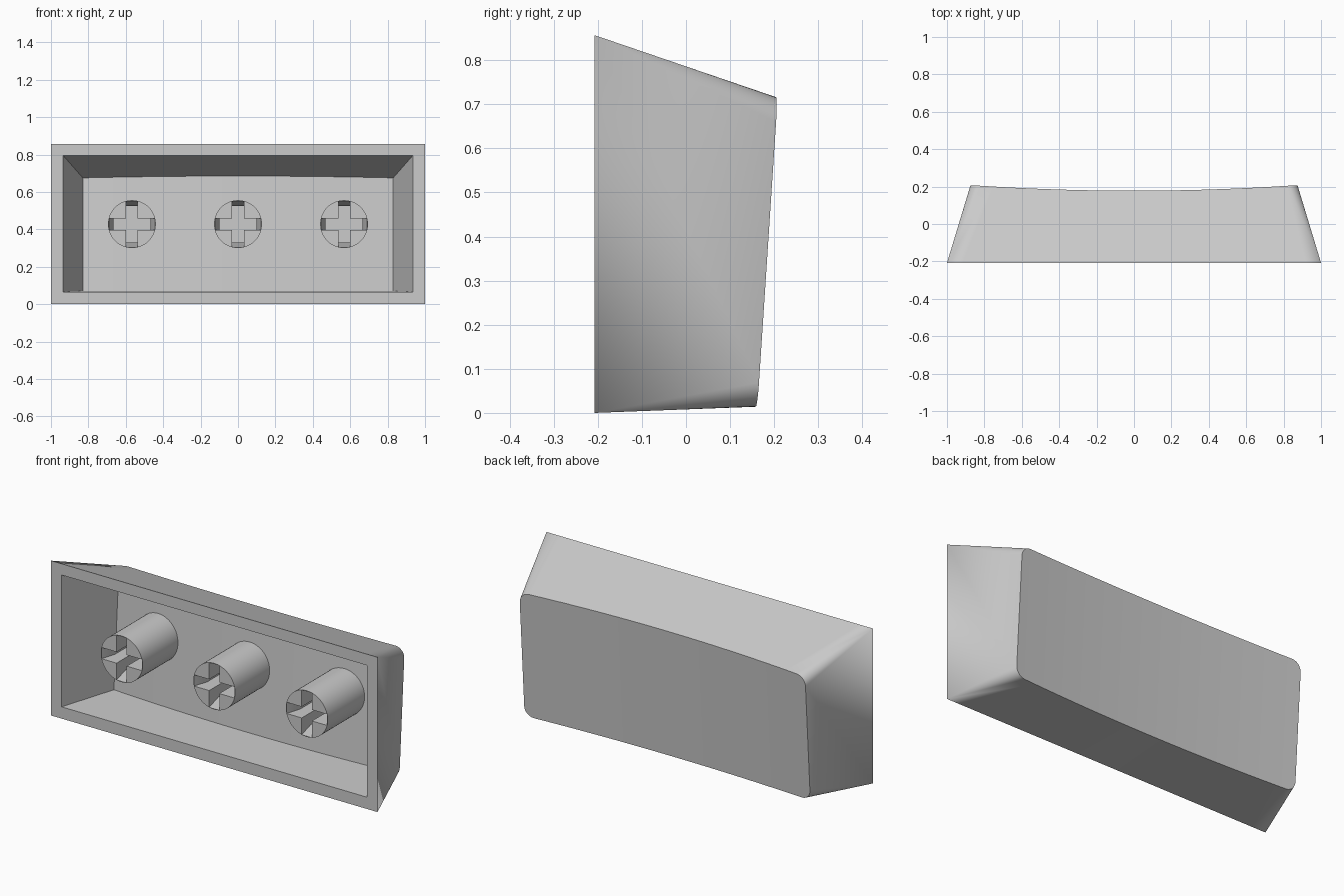
import bpy, bmesh, math
from mathutils import Matrix, Vector

if "Cube" in bpy.data.objects:
    bpy.data.objects.remove(bpy.data.objects["Cube"])

grey = bpy.data.materials.new("light_grey_plastic")
grey.use_nodes = True
colour = (0.6, 0.6, 0.6, 1)
grey.diffuse_color = colour
grey.node_tree.nodes["Principled BSDF"].inputs["Base Color"].default_value = colour

FRONT = -0.208      # plane of the open side
DISH = 0.03         # depth of the hollow across the back
ARC, SPAN = 8, 24   # corner and straight divisions


def make_object(name, bm):
    bmesh.ops.recalc_face_normals(bm, faces=bm.faces[:])
    mesh = bpy.data.meshes.new(name)
    bm.to_mesh(mesh)
    bm.free()
    mesh.materials.append(grey)
    obj = bpy.data.objects.new(name, mesh)
    bpy.context.collection.objects.link(obj)
    return obj


def smooth(obj):
    bpy.ops.object.select_all(action='DESELECT')
    obj.select_set(True)
    bpy.context.view_layer.objects.active = obj
    bpy.ops.object.shade_smooth_by_angle(angle=math.radians(30))


def section(half, low, high, radius, y_low, y_high, dish, slope):
    """Rounded rectangle as a loop: upper edge left to right, lower edge back."""
    arc = [math.pi / 2 * i / ARC for i in range(ARC + 1)]
    left = [(-half + radius * (1 - math.cos(t)), radius * (1 - math.sin(t))) for t in arc]
    flat = half - radius
    middle = [(flat * (2 * i / SPAN - 1), 0) for i in range(1, SPAN)]
    columns = left + middle + [(-x, inset) for x, inset in reversed(left)]
    upper, lower = [], []
    for x, inset in columns:
        drop = dish * (1 - (x / half) ** 2)
        for row, z, lift in ((upper, high - inset, slope * drop), (lower, low + inset, 0)):
            y = y_low + (y_high - y_low) * (z - low) / (high - low) - drop
            row.append(Vector((x, y, z + lift)))
    return upper + lower[::-1]


# Shell: inner floor, inner rim, outer rim and dished back joined as one skin
bm = bmesh.new()
loops = [
    section(0.83, 0.07, 0.675, 0, 0.10, 0.14, DISH, 0.33),
    section(0.935, 0.065, 0.795, 0, FRONT, FRONT, 0, 0),
    section(1.0, 0, 0.857, 0, FRONT, FRONT, 0, 0),
    section(0.875, 0.014, 0.715, 0.055, 0.162, 0.208, DISH, 0.33),
]
rings = [[bm.verts.new(p) for p in loop] for loop in loops]
count = len(rings[0])
for a, b in zip(rings, rings[1:]):
    for i in range(count):
        j = (i + 1) % count
        bm.faces.new((a[i], a[j], b[j], b[i]))
for ring in (rings[0], rings[-1]):
    for i in range(count // 2 - 1):
        bm.faces.new((ring[i], ring[i + 1], ring[-2 - i], ring[-1 - i]))
bmesh.ops.remove_doubles(bm, verts=bm.verts[:], dist=0.0001)
smooth(make_object("cap_shell", bm))


def slot_cutter(turn):
    """Slot with tapered ends, turned about the stem axis."""
    bm = bmesh.new()
    rows = []
    for half, depth in ((0.124, -0.02), (0.124, 0), (0.098, 0.08), (0.098, 0.24)):
        rows.append([bm.verts.new((sx * half, FRONT + depth, sz * 0.031))
                     for sx, sz in ((-1, -1), (1, -1), (1, 1), (-1, 1))])
    for a, b in zip(rows, rows[1:]):
        for i in range(4):
            j = (i + 1) % 4
            bm.faces.new((a[i], a[j], b[j], b[i]))
    bm.faces.new(rows[0])
    bm.faces.new(rows[-1])
    bmesh.ops.rotate(bm, verts=bm.verts[:], matrix=Matrix.Rotation(turn, 3, 'Y'))
    obj = make_object("slot_cutter", bm)
    obj.hide_render = True
    return obj


# Stems: round posts with a cross socket in the tip
cutters = [slot_cutter(0), slot_cutter(math.pi / 2)]
back = 0.13
for name, x in (("right_stem", -0.567), ("middle_stem", 0), ("left_stem", 0.567)):
    bm = bmesh.new()
    place = Matrix.Translation((0, (FRONT + back) / 2, 0)) @ Matrix.Rotation(math.pi / 2, 4, 'X')
    bmesh.ops.create_cone(bm, cap_ends=True, segments=48, radius1=0.128, radius2=0.128,
                          depth=back - FRONT, matrix=place)
    stem = make_object(name, bm)
    bpy.context.view_layer.objects.active = stem
    for cutter in cutters:
        mod = stem.modifiers.new("socket", 'BOOLEAN')
        mod.object = cutter
        mod.operation = 'DIFFERENCE'
        mod.solver = 'EXACT'
        bpy.ops.object.modifier_apply(modifier=mod.name)
    stem.location = (x, 0, 0.428)
    smooth(stem)
for cutter in cutters:
    bpy.data.objects.remove(cutter)
